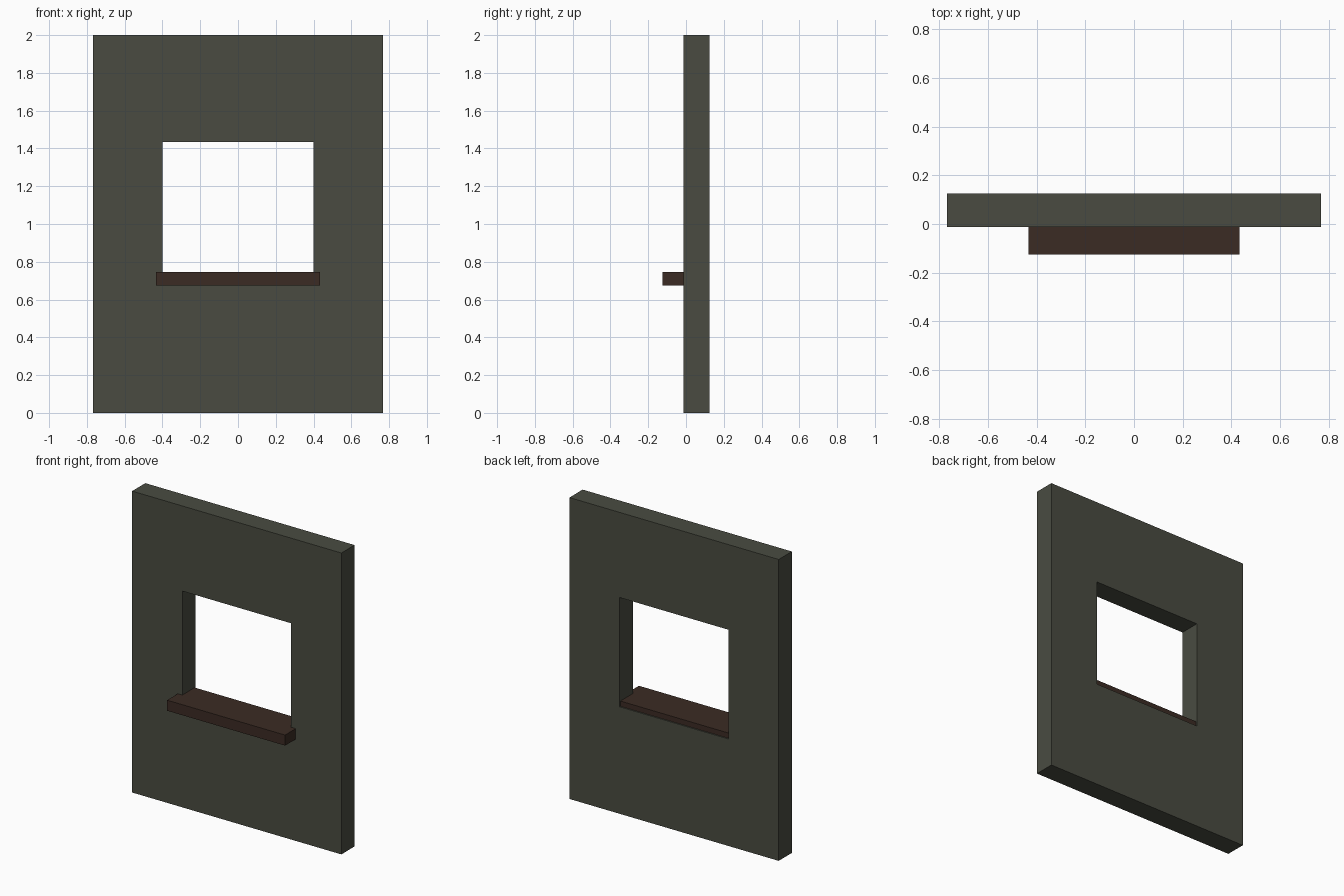
import bpy
import bmesh

if "Cube" in bpy.data.objects:
    bpy.data.objects.remove(bpy.data.objects["Cube"])


def material(name, color):
    mat = bpy.data.materials.new(name)
    mat.diffuse_color = (*color, 1.0)
    mat.use_nodes = True
    mat.node_tree.nodes["Principled BSDF"].inputs["Base Color"].default_value = mat.diffuse_color
    return mat


def add_object(name, bm, mat):
    bmesh.ops.recalc_face_normals(bm, faces=bm.faces[:])
    mesh = bpy.data.meshes.new(name)
    bm.to_mesh(mesh)
    bm.free()
    mesh.materials.append(mat)
    obj = bpy.data.objects.new(name, mesh)
    bpy.context.collection.objects.link(obj)
    return obj


def rectangle(bm, half_width, y, z0, z1):
    corners = ((-half_width, z0), (half_width, z0), (half_width, z1), (-half_width, z1))
    return [bm.verts.new((x, y, z)) for x, z in corners]


def bridge(bm, a, b):
    for i in range(4):
        j = (i + 1) % 4
        bm.faces.new((a[i], a[j], b[j], b[i]))


grey = material("dark olive grey", (0.067, 0.071, 0.053))
brown = material("dark brown wood", (0.044, 0.024, 0.017))

# Wall slab with a rectangular window opening
FRONT, BACK = -0.013, 0.125
bm = bmesh.new()
loops = [rectangle(bm, 0.768, FRONT, 0.0, 2.0),
         rectangle(bm, 0.768, BACK, 0.0, 2.0),
         rectangle(bm, 0.40, BACK, 0.71, 1.435),
         rectangle(bm, 0.40, FRONT, 0.71, 1.435)]
for i in range(4):
    bridge(bm, loops[i], loops[(i + 1) % 4])
add_object("wall", bm, grey)

# Window sill board, let into the wall and slightly wider than the opening
bm = bmesh.new()
front = rectangle(bm, 0.433, -0.125, 0.675, 0.745)
back = rectangle(bm, 0.433, 0.117, 0.675, 0.745)
bridge(bm, front, back)
bm.faces.new(front)
bm.faces.new(back)
add_object("window_sill", bm, brown)
